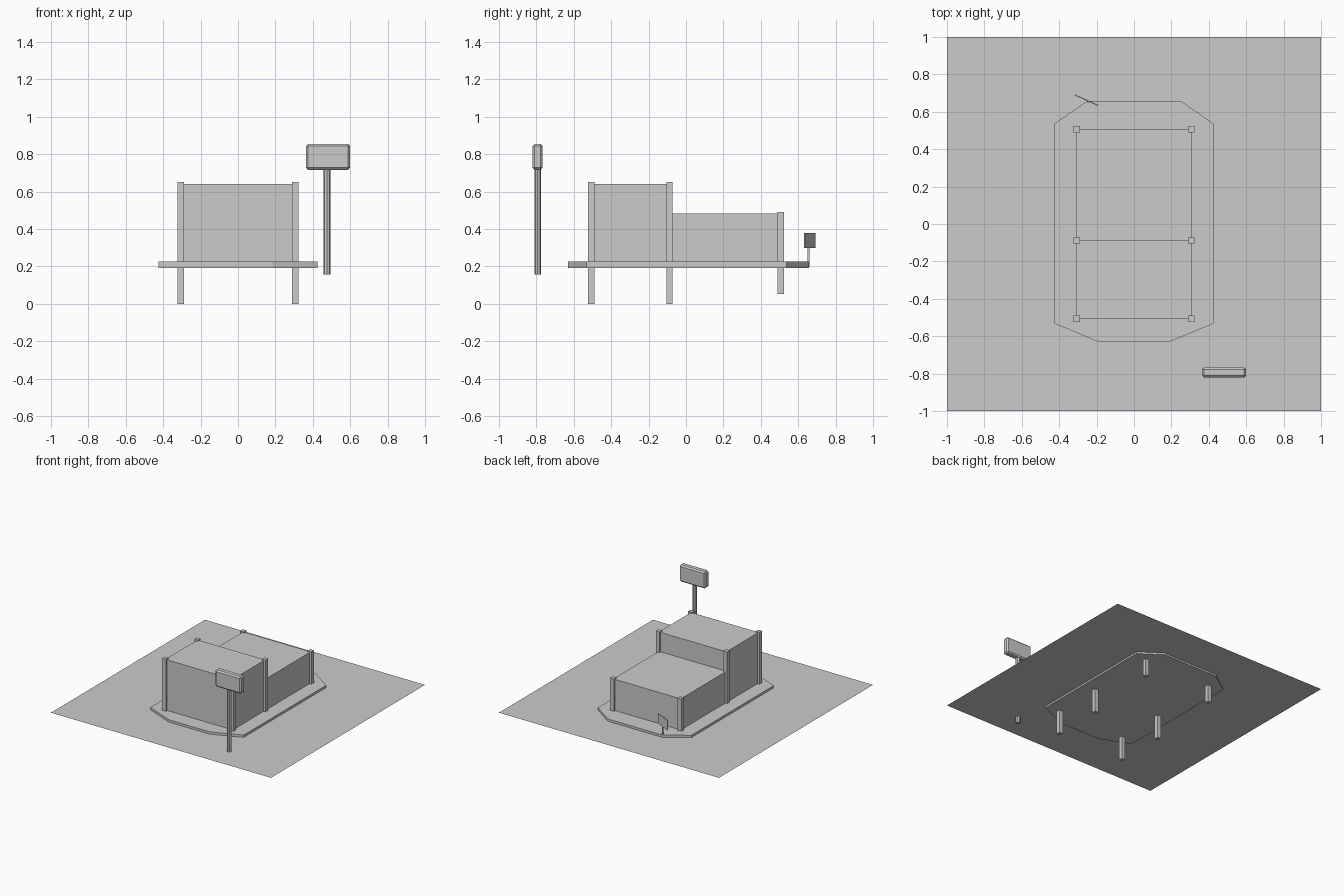
import bpy, bmesh
from math import radians

if "Cube" in bpy.data.objects:
    bpy.data.objects.remove(bpy.data.objects["Cube"])

def finish(name, bm):
    bmesh.ops.recalc_face_normals(bm, faces=bm.faces)
    mesh = bpy.data.meshes.new(name)
    bm.to_mesh(mesh)
    bm.free()
    ob = bpy.data.objects.new(name, mesh)
    bpy.context.collection.objects.link(ob)
    return ob

def box(name, lo, hi):
    bm = bmesh.new()
    bmesh.ops.create_cube(bm, size=1)
    size = [b - a for a, b in zip(lo, hi)]
    mid = [(a + b) / 2 for a, b in zip(lo, hi)]
    bmesh.ops.scale(bm, vec=size, verts=bm.verts)
    ob = finish(name, bm)
    ob.location = mid
    return ob

# Square ground sheet
bm = bmesh.new()
bmesh.ops.create_grid(bm, x_segments=1, y_segments=1, size=1)
finish("ground_sheet", bm).location.z = 0.207

# Eight-sided foundation slab, mirrored from its right half
half = [(0.185, -0.632), (0.425, -0.532), (0.425, 0.537), (0.25, 0.658)]
outline = half + [(-x, y) for x, y in reversed(half)]
bm = bmesh.new()
face = bm.faces.new([bm.verts.new((x, y, 0.193)) for x, y in outline])
ext = bmesh.ops.extrude_face_region(bm, geom=[face])
bmesh.ops.translate(bm, vec=(0, 0, 0.033),
                    verts=[v for v in ext["geom"] if isinstance(v, bmesh.types.BMVert)])
# restore the base cap if the extrusion consumed it
bmesh.ops.holes_fill(bm, edges=[e for e in bm.edges if e.is_boundary])
finish("foundation_slab", bm)

# Tall front block and low rear block
box("tall_block", (-0.307, -0.505, 0.21), (0.307, -0.086, 0.642))
box("low_block", (-0.307, -0.086, 0.21), (0.307, 0.507, 0.482))

# Corner posts that run down through the ground
posts = {"front": (-0.506, 0, 0.652), "middle": (-0.088, 0, 0.652), "rear": (0.506, 0.053, 0.492)}
for row, (y, z0, z1) in posts.items():
    for side, x in (("left", -0.307), ("right", 0.307)):
        box(f"{row}_{side}_post", (x - 0.017, y - 0.017, z0), (x + 0.017, y + 0.017, z1))

# Roadside sign: round pole and bevelled board
bm = bmesh.new()
bmesh.ops.create_cone(bm, cap_ends=True, segments=8, radius1=0.018, radius2=0.018, depth=0.58)
finish("sign_pole", bm).location = (0.476, -0.793, 0.448)
board = box("sign_board", (0.364, -0.82, 0.717), (0.6, -0.766, 0.855))
bev = board.modifiers.new("chamfer", "BEVEL")
bev.width = 0.011
bev.segments = 1

# Small notice on a stake behind the building
box("notice_stake", (-0.251, 0.649, 0.2), (-0.241, 0.659, 0.31))
notice = box("notice_plate", (-0.323, 0.659, 0.298), (-0.185, 0.665, 0.38))
notice.rotation_euler.z = radians(-24.6)
